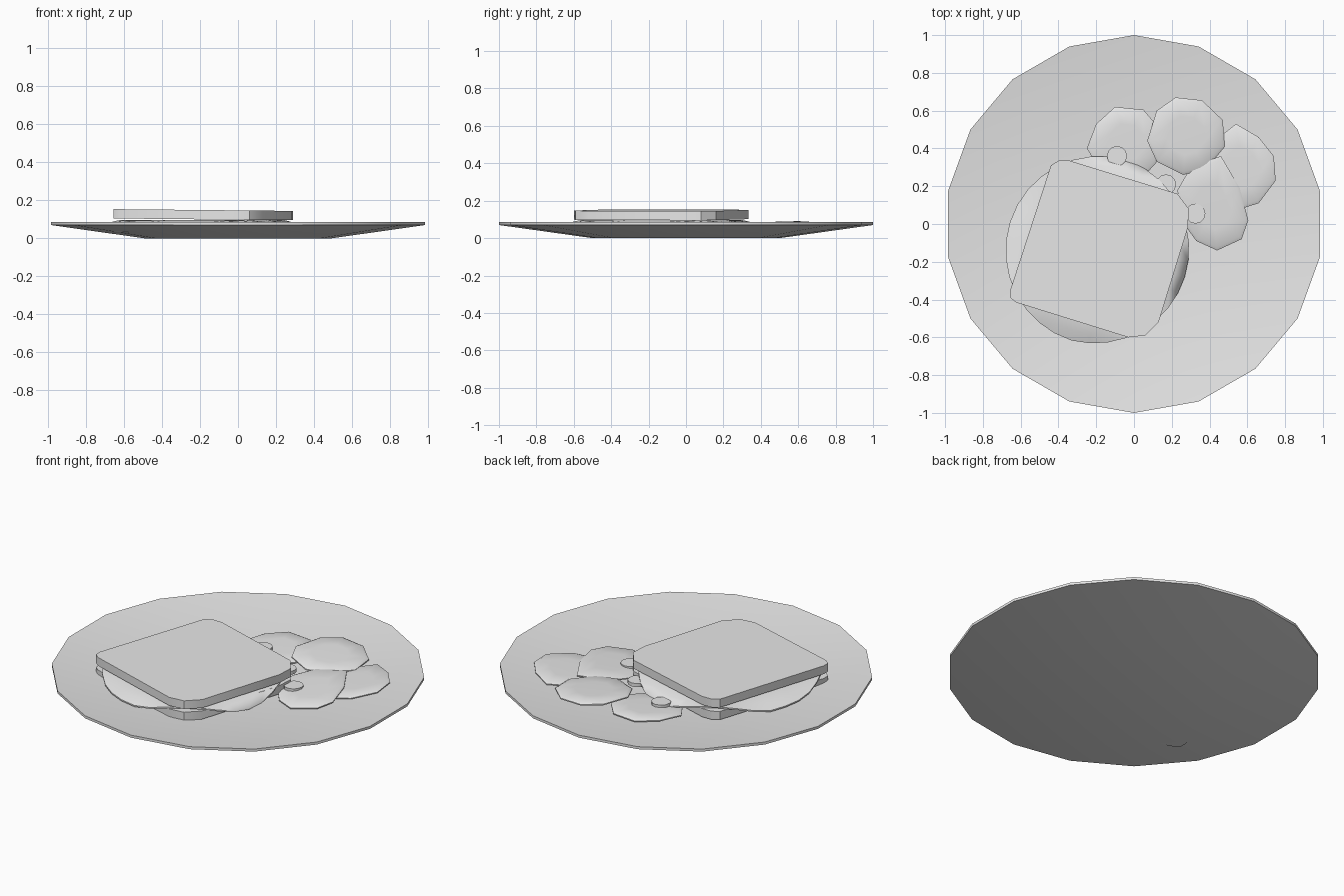
import bpy, bmesh, math
from mathutils import Matrix, Vector

cube = bpy.data.objects.get("Cube")
if cube:
    bpy.data.objects.remove(cube, do_unlink=True)

grey = bpy.data.materials.new("plain_grey")
grey.use_nodes = True
COLOR = (0.8, 0.8, 0.8, 1)
grey.diffuse_color = COLOR
grey.node_tree.nodes["Principled BSDF"].inputs["Base Color"].default_value = COLOR


def finish(name, bm, angle=30):
    bmesh.ops.recalc_face_normals(bm, faces=bm.faces)
    mesh = bpy.data.meshes.new(name)
    bm.to_mesh(mesh)
    bm.free()
    mesh.materials.append(grey)
    obj = bpy.data.objects.new(name, mesh)
    bpy.context.collection.objects.link(obj)
    bpy.ops.object.select_all(action="DESELECT")
    obj.select_set(True)
    bpy.context.view_layer.objects.active = obj
    bpy.ops.object.shade_smooth_by_angle(angle=math.radians(angle))
    return obj


def loft(bm, rings):
    """Skin a stack of equal rings and close both ends."""
    loops = [[bm.verts.new(p) for p in ring] for ring in rings]
    n = len(loops[0])
    for a, b in zip(loops, loops[1:]):
        for i in range(n):
            j = (i + 1) % n
            bm.faces.new((a[i], a[j], b[j], b[i]))
    bm.faces.new(loops[0][::-1])
    bm.faces.new(loops[-1])


def circle(r, z, n, start=0.0, cx=0, cy=0, ry=None):
    ry = ry or r
    angles = [start + math.tau * i / n for i in range(n)]
    return [(cx + r * math.cos(a), cy + ry * math.sin(a), z) for a in angles]


def plate_height(x, y):
    return 0.02 + max(0, math.hypot(x, y) - 0.5) * 0.13


# Plate: shallow dish with eighteen sides
bm = bmesh.new()
profile = [(0.5, 0), (1, 0.07), (1, 0.085), (0.5, 0.02)]
loft(bm, [circle(r, z, 18, math.pi / 2) for r, z in profile])
finish("plate", bm)

# Bread slices: rounded square outline, extruded
BREAD = [(-0.655, -0.35), (-0.655, -0.39), (-0.625, -0.415), (-0.03, -0.6),
         (0.06, -0.59), (0.13, -0.52), (0.285, -0.02), (0.29, 0.08),
         (0.23, 0.16), (-0.34, 0.335), (-0.4, 0.335), (-0.44, 0.31)]
for name, low, slope in (("bottom_bread", 0.03, 0), ("top_bread", 0.1, -0.01)):
    bm = bmesh.new()
    loft(bm, [[(x, y, z + slope * (x + 0.18)) for x, y in BREAD]
              for z in (low, low + 0.049)])
    finish(name, bm)

# Lettuce: thin leaf, drooping where it hangs past the bread sides
CX, CY, TURN = -0.18, -0.14, math.radians(-17.5)
bm = bmesh.new()
N = 32


def leaf_ring(radius, droop, lift):
    ring = []
    for i in range(N):
        a = TURN + math.tau * i / N
        side = math.cos(2 * (a - TURN)) ** 2
        spread = radius - 0.03 * abs(math.cos(a - TURN)) * (math.cos(a - TURN) > 0)
        x, y = CX + spread * math.cos(a), CY + spread * math.sin(a)
        z = max(0.088 - droop * side, plate_height(x, y) + 0.006)
        ring.append((x, y, z + lift))
    return ring


loft(bm, [leaf_ring(0.37, 0, 0), leaf_ring(0.45, 0.02, 0), leaf_ring(0.5, 0.055, 0),
          leaf_ring(0.5, 0.055, 0.008), leaf_ring(0.45, 0.02, 0.008),
          leaf_ring(0.37, 0, 0.008)])
finish("lettuce_leaf", bm, 60)


# Crisps: irregular rounded slabs with a chamfered upper edge
def crisp(name, outline, z, thick, tilt=(0, 0), bend=0.0):
    n = len(outline)
    cx = sum(p[0] for p in outline) / n
    cy = sum(p[1] for p in outline) / n

    def ring(scale, dz):
        pts = []
        for x, y in outline:
            dx, dy = (x - cx) * scale, (y - cy) * scale
            h = z + dz + tilt[0] * dx + tilt[1] * dy + bend * (dx * dx + dy * dy)
            pts.append((cx + dx, cy + dy, h))
        return pts

    bm = bmesh.new()
    loft(bm, [ring(0.92, 0), ring(1, thick * 0.3), ring(1, thick * 0.6),
              ring(0.92, thick), ring(0.5, thick * 1.1)])
    finish(name, bm, 40)


crisp("back_crisp", [(-0.25, 0.4), (-0.2, 0.53), (-0.1, 0.62), (0.05, 0.605),
                     (0.14, 0.5), (0.15, 0.36), (0.05, 0.25), (-0.15, 0.24)],
      0.03, 0.02, (0, 0.04))
crisp("top_crisp", [(0.07, 0.44), (0.12, 0.6), (0.22, 0.67), (0.36, 0.655),
                    (0.47, 0.55), (0.48, 0.41), (0.38, 0.29), (0.26, 0.26),
                    (0.12, 0.33)], 0.058, 0.022, (-0.04, 0.04))
crisp("side_crisp", [(0.54, 0.53), (0.66, 0.46), (0.74, 0.36), (0.75, 0.23),
                     (0.66, 0.11), (0.5, 0.06), (0.38, 0.2), (0.4, 0.42)],
      0.045, 0.018, (0.1, 0.05))
crisp("front_crisp", [(0.3, 0.3), (0.46, 0.36), (0.56, 0.19), (0.605, 0.02),
                      (0.57, -0.08), (0.44, -0.14), (0.33, -0.09), (0.25, 0.02),
                      (0.23, 0.18)], 0.038, 0.02, (0.04, 0.07))

# Small round garnish slices beside the sandwich
for name, x, y in (("garnish_back", -0.09, 0.36), ("garnish_middle", 0.17, 0.21),
                   ("garnish_front", 0.325, 0.055)):
    bm = bmesh.new()
    loft(bm, [circle(0.053, z, 12, 0, x, y) for z in (0.045, 0.066)])
    finish(name, bm)
